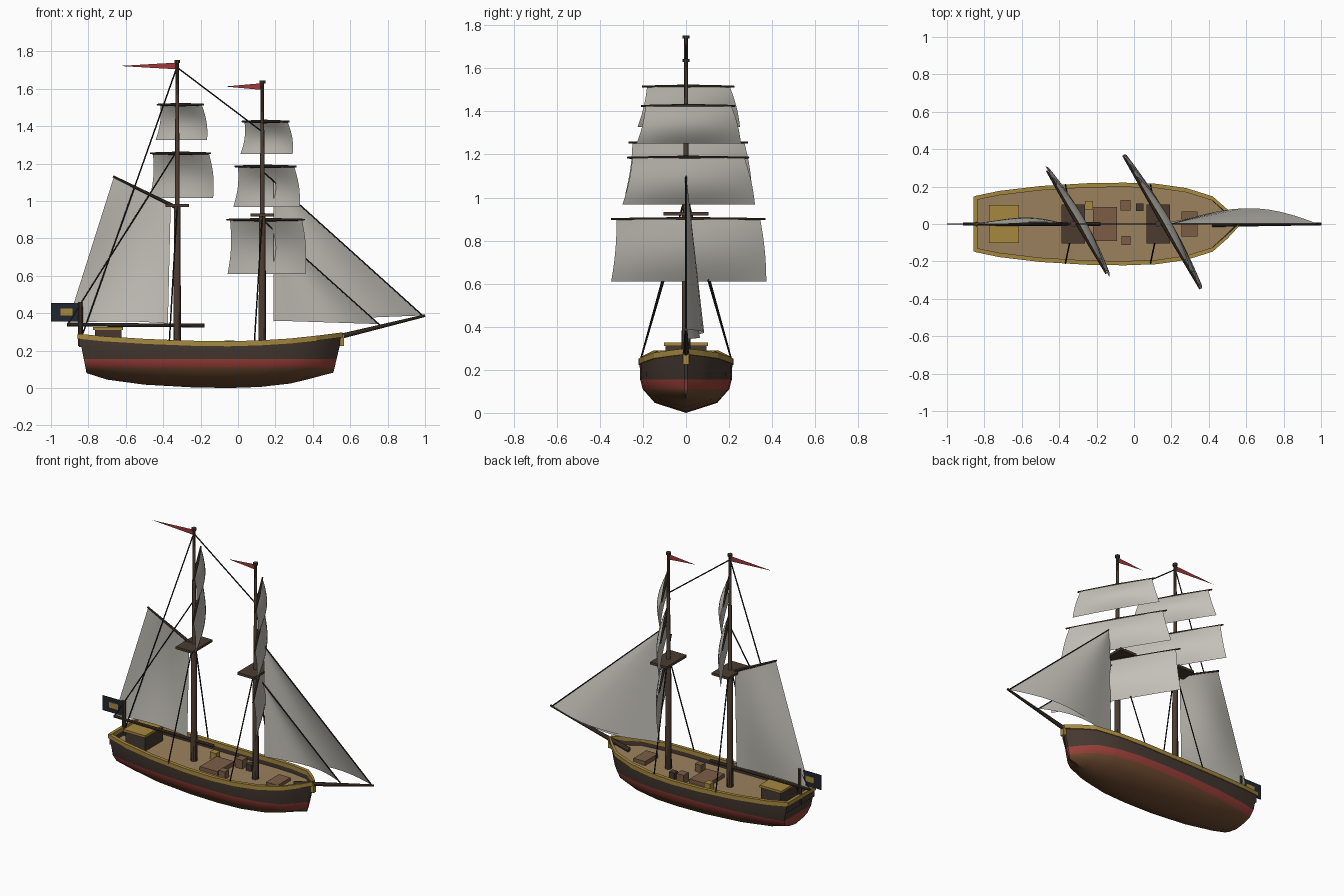
import bpy, bmesh, math
from mathutils import Vector

if "Cube" in bpy.data.objects:
    bpy.data.objects.remove(bpy.data.objects["Cube"])

COLORS = dict(dark=(.06, .04, .03), red=(.32, .05, .04), bottom=(.16, .07, .03), gold=(.38, .25, .05),
              deck=(.33, .22, .11), wood=(.07, .045, .03), hatch=(.2, .11, .06), sail=(.55, .53, .48),
              rope=(.015, .015, .015), black=(.015, .02, .03), pennant=(.35, .04, .04))
MATS = {}
for key, c in COLORS.items():
    MATS[key] = bpy.data.materials.new(key)
    MATS[key].diffuse_color = (*c, 1)


def make(name, verts, faces, mats, idx=None, smooth=False):
    me = bpy.data.meshes.new(name)
    me.from_pydata(verts, [], faces)
    for m in mats:
        me.materials.append(MATS[m])
    if idx:
        me.polygons.foreach_set("material_index", idx)
    if smooth:
        me.shade_smooth()
        me.set_sharp_from_angle(angle=math.radians(35))
    ob = bpy.data.objects.new(name, me)
    bpy.context.collection.objects.link(ob)
    return ob


def recalc(ob):
    bm = bmesh.new()
    bm.from_mesh(ob.data)
    bmesh.ops.remove_doubles(bm, verts=bm.verts, dist=1e-5)
    bmesh.ops.recalc_face_normals(bm, faces=bm.faces)
    bm.to_mesh(ob.data)
    bm.free()


def box(name, lo, hi, mat):
    v = [(x, y, z) for x in (lo[0], hi[0]) for y in (lo[1], hi[1]) for z in (lo[2], hi[2])]
    f = [(0, 1, 3, 2), (4, 6, 7, 5), (0, 4, 5, 1), (2, 3, 7, 6), (0, 2, 6, 4), (1, 5, 7, 3)]
    return make(name, v, f, [mat])


def spar(name, pts, radii, mat="wood", n=10):
    """Round pole through a straight run of points with a radius at each."""
    pts = [Vector(p) for p in pts]
    d = (pts[-1] - pts[0]).normalized()
    a = d.orthogonal().normalized()
    b = d.cross(a)
    v, f = [], []
    for p, r in zip(pts, radii):
        v += [p + r * (a * math.cos(t) + b * math.sin(t)) for t in (2 * math.pi * i / n for i in range(n))]
    for k in range(len(pts) - 1):
        f += [(k * n + i, k * n + (i + 1) % n, (k + 1) * n + (i + 1) % n, (k + 1) * n + i) for i in range(n)]
    f += [tuple(reversed(range(n))), tuple(range(len(v) - n, len(v)))]
    return make(name, v, f, [mat], smooth=True)


def sheet(name, fn, nu=12, nv=12):
    """Sail surface from a function of u, v in 0..1."""
    v = [fn(i / nu, j / nv) for j in range(nv + 1) for i in range(nu + 1)]
    w = nu + 1
    f = [(j * w + i, j * w + i + 1, (j + 1) * w + i + 1, (j + 1) * w + i) for j in range(nv) for i in range(nu)]
    ob = make(name, v, f, ["sail"], smooth=True)
    recalc(ob)
    return ob


# Hull stations: x, half width, rail z, keel z, rake, lower fullness
ST = [(-.85, .145, .285, .08, .04, .72), (-.72, .172, .272, .045, .02, .85), (-.5, .198, .258, .018, 0, .95),
      (-.25, .213, .248, .004, 0, 1), (-.05, .216, .245, 0, 0, 1), (.12, .21, .25, .006, 0, 1),
      (.28, .187, .26, .024, 0, .95), (.42, .143, .275, .052, -.025, .82), (.5, .073, .285, .07, -.04, .72),
      (.56, .008, .293, .082, -.05, .7)]


def section(x, w, zs, zk, rake, full):
    inner = max(w - .014, .001)
    zd = zs - .05
    pts = [(0, zk), (.67 * w * full, zk + (.11 - zk) * .42), (.93 * w * (full + 1) / 2, .11),
           (.985 * w, .155), (w, zs), (inner, zs), (inner, zd), (0, zd)]
    return [(x + rake * (zs - z) / (zs - zk), y, z) for y, z in pts]


v, f, idx = [], [], []
for s in ST:
    half = section(*s)
    v += half + [(x, -y, z) for x, y, z in reversed(half)]
for k in range(len(ST) - 1):
    for i in range(16):
        j = (i + 1) % 16
        if i in (7, 15):
            continue
        f.append((k * 16 + i, k * 16 + j, (k + 1) * 16 + j, (k + 1) * 16 + i))
        idx.append([0, 0, 1, 2, 2, 2, 3, 3][i if i < 7 else 14 - i])
# Transom and stem bands
for base in (0, (len(ST) - 1) * 16):
    for i, m in enumerate((0, 0, 1, 2)):
        f.append(tuple(base + q for q in (i, i + 1, 14 - i, 15 - i)))
        idx.append(m)
hull = make("hull", v, f, ["bottom", "red", "dark", "deck"], idx, True)
recalc(hull)
hull.data.set_sharp_from_angle(angle=math.radians(35))

# Gold rail along both sides and across the stern
for side, sg in (("left", 1), ("right", -1)):
    v, f = [], []
    for x, w, zs, *_ in ST:
        i = max(w - .018, 0)
        v += [(x, sg * (w + .005), zs - .022), (x, sg * (w + .005), zs + .005), (x, sg * i, zs + .005), (x, sg * i, zs - .022)]
    for k in range(len(ST) - 1):
        f += [(k * 4 + i, k * 4 + (i + 1) % 4, k * 4 + 4 + (i + 1) % 4, k * 4 + 4 + i) for i in range(4)]
    f += [(0, 1, 2, 3), tuple(range(len(v) - 4, len(v)))]
    recalc(make("rail_" + side, v, f, ["gold"]))
box("stern_rail", (-.858, -.148, .263), (-.838, .148, .29), "gold")
box("stern_bulwark", (-.85, -.14, .22), (-.838, .14, .265), "dark")
box("bow_ornament", (.545, -.014, .225), (.568, .014, .285), "gold")

# Deck fittings
box("cabin", (-.765, -.095, .2), (-.622, .095, .31), "dark")
box("cabin_roof", (-.775, -.102, .31), (-.614, .102, .326), "gold")
box("main_hatch", (-.22, -.09, .19), (-.09, .09, .222), "hatch")
box("fore_hatch", (.255, -.068, .2), (.34, .068, .237), "hatch")
for i, (x, y, s, m) in enumerate([(-.045, .1, .027, "hatch"), (-.043, -.088, .023, "hatch"),
                                  (-.24, .1, .022, "gold"), (.03, .09, .02, "dark")]):
    box(f"crate_{i}", (x - s, y - s, .19), (x + s, y + s, .2 + 2 * s), m)

# Masts with tops, caps and pennants
for name, x, top, plat, flag in (("main", -.325, 1.75, .975, .31), ("fore", .13, 1.64, .925, .2)):
    spar(name + "_mast", [(x, 0, .18), (x, 0, plat), (x, 0, plat + .01), (x, 0, top)], [.021, .017, .013, .009])
    box(name + "_top", (x - .062, -.105, plat - .008), (x + .062, .105, plat + .008), "wood")
    spar(name + "_cap", [(x, 0, top - .012), (x, 0, top + .003)], [.016, .016])
    z = top - .028
    make(name + "_pennant", [(x, 0, z + .018), (x, 0, z - .018), (x - flag, 0, z)], [(0, 1, 2)], ["pennant"])
    for side in (1, -1):
        spar(f"{name}_shroud_{side}", [(x, side * .012, plat), (x - .042, side * .21, .25)], [.004] * 2, "rope", 6)

# Braced yards and square sails: mast x, yard z, foot z, half width at head and foot
ANG = math.radians(30)
ALONG = Vector((-math.sin(ANG), math.cos(ANG), 0))
FORE = Vector((math.cos(ANG), math.sin(ANG), 0))
for name, x, zt, zb, wt, wb, yl in (("fore_course", .13, .9, .61, .385, .416, .412),
                                    ("fore_topsail", .13, 1.185, .968, .3, .355, .325),
                                    ("fore_topgallant", .13, 1.425, 1.25, .23, .28, .25),
                                    ("main_topsail", -.325, 1.255, 1.017, .3, .34, .318),
                                    ("main_topgallant", -.325, 1.515, 1.327, .222, .275, .245)):
    c = Vector((x, 0, 0)) + FORE * .02
    zc = Vector((0, 0, zt))
    spar(name + "_yard", [c + zc + ALONG * yl * t for t in (-1, 0, 1)], [.005, .01, .005])

    def square(u, w):
        s = 2 * u - 1
        bulge = .045 * math.sin(math.pi * (.05 + .85 * w)) * (1 - .6 * s * s)
        return c + ALONG * s * (wt + (wb - wt) * w) + FORE * bulge + Vector((0, 0, zt + (zb - zt) * w))
    sheet(name + "_sail", square)

# Gaff, boom and spanker sail
spar("gaff", [(-.335, 0, .968), (-.668, 0, 1.132)], [.01, .006])
spar("boom", [(-.18, 0, .335), (-.915, 0, .338)], [.011, .009])


def spanker(u, w):
    head = Vector((-.36, 0, .972)).lerp(Vector((-.665, 0, 1.125)), u)
    foot = Vector((-.375, 0, .345)).lerp(Vector((-.912, 0, .345)), u)
    p = head.lerp(foot, w)
    p.y += .035 * math.sin(math.pi * u) * math.sin(math.pi * (.1 + .8 * w))
    p.z += .012 * math.sin(math.pi * u) * w
    return p


sheet("spanker_sail", spanker)

# Bowsprit and headsails
spar("bowsprit", [(.42, 0, .245), (1, 0, .387)], [.016, .007])
for name, head, tack, clew, b in (("outer_jib", (.19, 0, 1.11), (.985, 0, .388), (.19, .01, .357), .08),
                                  ("inner_jib", (.19, 0, .845), (.755, 0, .342), (.2, .01, .36), .06)):
    def jib(u, w):
        p = Vector(clew).lerp(Vector(tack), u).lerp(Vector(head), min(w, .998))
        p.y += b * math.sin(math.pi * u ** 1.15) * (1 - w)
        return p
    sheet(name, jib)

# Stays
for i, (p, q) in enumerate([((.13, 0, 1.16), (.99, 0, .385)), ((.13, 0, .9), (.76, 0, .335)),
                            ((-.325, 0, 1.72), (-.83, 0, .29)), ((-.325, 0, 1.27), (-.905, 0, .35)),
                            ((-.32, 0, 1.71), (.13, 0, 1.37))]):
    spar(f"stay_{i}", [p, q], [.004] * 2, "rope", 6)

# Stern staff and ensign
spar("flagstaff", [(-.842, 0, .225), (-.842, 0, .46)], [.013, .012])
box("ensign", (-1, -.002, .357), (-.85, .002, .455), "black")
box("ensign_patch", (-.95, -.004, .388), (-.885, .004, .425), "gold")

for m in bpy.data.materials:
    if m.users and not m.is_grease_pencil:
        m.use_nodes = True
        m.node_tree.nodes["Principled BSDF"].inputs["Base Color"].default_value = m.diffuse_color
